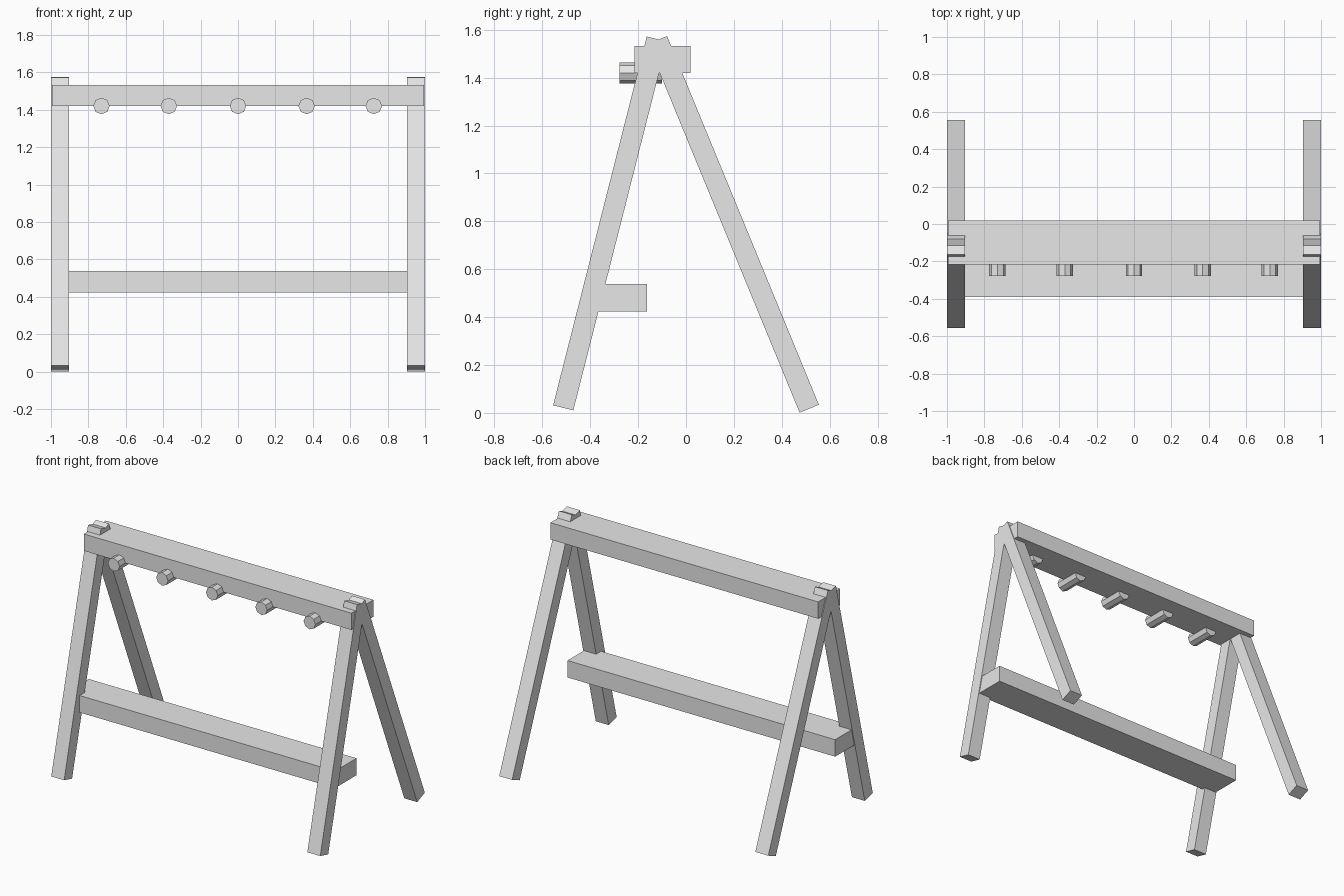
import bpy
import bmesh
import math
from mathutils import Vector

cube = bpy.data.objects.get("Cube")
if cube:
    bpy.data.objects.remove(cube, do_unlink=True)

# Single plain finish
GREY = (0.8, 0.8, 0.8, 1)
grey = bpy.data.materials.new("light_grey")
grey.use_nodes = True
grey.diffuse_color = GREY
grey.node_tree.nodes["Principled BSDF"].inputs["Base Color"].default_value = GREY


def prism(name, profile, offset, depth):
    """Sweep a closed profile of 3D points along the vector offset * depth."""
    bm = bmesh.new()
    face = bm.faces.new([bm.verts.new(p) for p in profile])
    moved = bmesh.ops.extrude_face_region(bm, geom=[face])["geom"]
    verts = [v for v in moved if isinstance(v, bmesh.types.BMVert)]
    bmesh.ops.translate(bm, vec=Vector(offset) * depth, verts=verts)
    bmesh.ops.recalc_face_normals(bm, faces=bm.faces)
    mesh = bpy.data.meshes.new(name)
    bm.to_mesh(mesh)
    bm.free()
    mesh.materials.append(grey)
    obj = bpy.data.objects.new(name, mesh)
    bpy.context.collection.objects.link(obj)
    return obj


def plank(name, half_length, y0, y1, z0, z1):
    x = -half_length
    corners = [(x, y0, z0), (x, y1, z0), (x, y1, z1), (x, y0, z1)]
    return prism(name, corners, (1, 0, 0), 2 * half_length)


def leg(name, x, foot, top, inward):
    """Square-cut leaning leg; foot and top lie on its outer edge."""
    foot, top = Vector((x, *foot)), Vector((x, *top))
    along = (top - foot).normalized()
    side = Vector((0, along.z, -along.y)) * inward * 0.087
    return prism(name, [foot, foot + side, top + side, top], (1, 0, 0), 0.096)


# Crossed legs at each end
for end, x in (("right", -1.0), ("left", 0.904)):
    leg("front_leg_" + end, x, (-0.555, 0.032), (-0.164, 1.572), 1)
    leg("back_leg_" + end, x, (0.555, 0.034), (-0.079, 1.574), -1)

# Top beam and low shelf
plank("top_beam", 0.995, -0.216, 0.018, 1.42, 1.533)
plank("shelf", 0.995, -0.39, -0.163, 0.424, 0.538)

# Eight-sided pegs under the front edge of the beam
RADIUS, SIDES = 0.044, 8
for i, x in enumerate((-0.73, -0.37, 0, 0.367, 0.726)):
    ring = []
    for k in range(SIDES):
        a = 2 * math.pi * k / SIDES
        ring.append((x + RADIUS * math.cos(a), -0.277, 1.42 + RADIUS * math.sin(a)))
    prism(f"peg_{i + 1}", ring, (0, 1, 0), 0.177)
